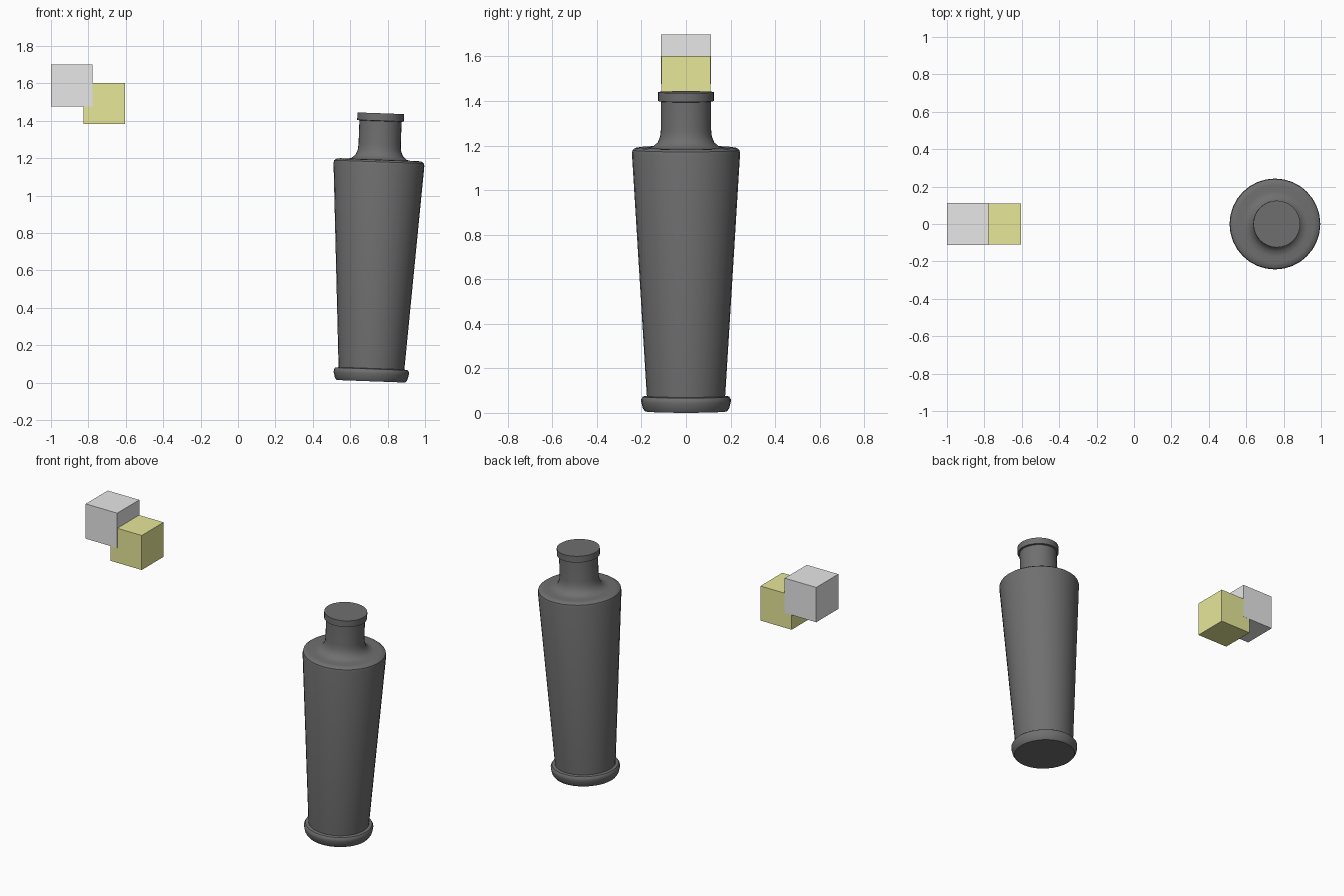
import bpy, bmesh, math
from mathutils import Matrix, Vector

cube = bpy.data.objects.get("Cube")
if cube:
    bpy.data.objects.remove(cube, do_unlink=True)


def material(name, rgb):
    m = bpy.data.materials.new(name)
    m.use_nodes = True
    colour = (*rgb, 1.0)
    m.diffuse_color = colour
    m.node_tree.nodes["Principled BSDF"].inputs["Base Color"].default_value = colour
    return m


def add_object(name, bm, mat):
    bmesh.ops.recalc_face_normals(bm, faces=bm.faces)
    mesh = bpy.data.meshes.new(name)
    bm.to_mesh(mesh)
    bm.free()
    mesh.materials.append(mat)
    obj = bpy.data.objects.new(name, mesh)
    bpy.context.collection.objects.link(obj)
    return obj


def block(name, centre, size, mat):
    bm = bmesh.new()
    bmesh.ops.create_cube(bm, size=size, matrix=Matrix.Translation(centre))
    return add_object(name, bm, mat)


def lathe(name, profile, sides, mat):
    """Closed solid of revolution from (radius, height) points."""
    bm = bmesh.new()
    rings = []
    for r, z in profile:
        rings.append([bm.verts.new((r * math.cos(a), r * math.sin(a), z))
                      for a in (math.tau * i / sides for i in range(sides))])
    for low, high in zip(rings, rings[1:]):
        for i in range(sides):
            j = (i + 1) % sides
            bm.faces.new((low[i], low[j], high[j], high[i]))
    bm.faces.new(rings[0])
    bm.faces.new(rings[-1])
    return add_object(name, bm, mat)


charcoal = material("charcoal", (0.16, 0.16, 0.16))
light_grey = material("light grey", (0.8, 0.8, 0.8))
olive_yellow = material("olive yellow", (0.8, 0.8, 0.32))

# Two overlapping floating blocks; the grey one wins on the shared planes
block("grey_block", (-0.889, 0, 1.588), 0.223, light_grey)
block("yellow_block", (-0.715, 0, 1.492), 0.221, olive_yellow)

# Bottle: foot ring, tapered body, dished shoulder, neck and lip
profile = [
    (0.184, 0.0), (0.194, 0.014), (0.201, 0.042), (0.201, 0.055),
    (0.194, 0.066), (0.176, 0.069),
    (0.243, 1.160), (0.240, 1.174), (0.228, 1.183), (0.208, 1.186),
    (0.175, 1.184), (0.148, 1.190), (0.127, 1.208), (0.116, 1.235),
    (0.113, 1.265), (0.113, 1.392),
    (0.125, 1.394), (0.125, 1.434),
]
bottle = lathe("bottle", profile, 32, charcoal)
bottle.location = Vector((0.711, 0, 0.007))
bottle.rotation_euler.y = math.radians(2.1)

# Smooth shading with crisp rims
bpy.ops.object.select_all(action="DESELECT")
bottle.select_set(True)
bpy.context.view_layer.objects.active = bottle
bpy.ops.object.shade_smooth_by_angle(angle=math.radians(35))
